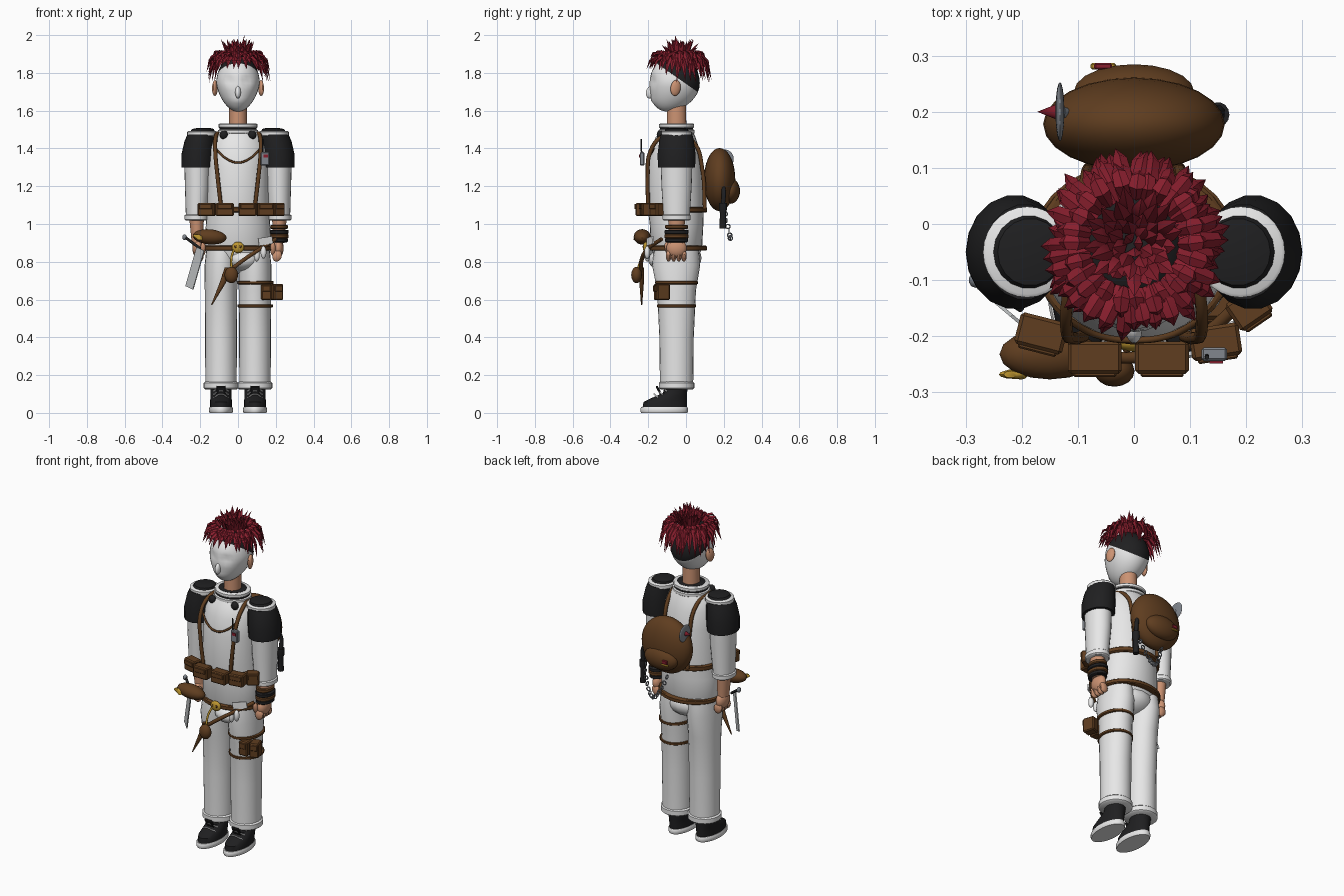
import bpy, bmesh, math, random
from mathutils import Vector, Matrix, Euler

random.seed(4)
if "Cube" in bpy.data.objects:
    bpy.data.objects.remove(bpy.data.objects["Cube"])


def material(name, r, g, b):
    m = bpy.data.materials.new(name)
    m.use_nodes = True
    m.diffuse_color = (r, g, b, 1)
    m.node_tree.nodes["Principled BSDF"].inputs["Base Color"].default_value = (r, g, b, 1)
    return m


WHITE = material("white cloth", .8, .8, .8)
BLACK = material("black", .014, .014, .015)
BROWN = material("brown leather", .115, .047, .014)
SKIN = material("skin", .6, .29, .17)
RED = material("hair red", .24, .013, .026)
GOLD = material("gold", .52, .31, .03)
GREY = material("steel grey", .22, .24, .27)
BLADE = material("pale steel", .55, .57, .58)


def finish(name, bm, *mats, angle=40):
    bmesh.ops.recalc_face_normals(bm, faces=bm.faces)
    me = bpy.data.meshes.new(name)
    bm.to_mesh(me)
    bm.free()
    for m in mats:
        me.materials.append(m)
    me.shade_smooth()
    me.set_sharp_from_angle(angle=math.radians(angle))
    ob = bpy.data.objects.new(name, me)
    bpy.context.collection.objects.link(ob)
    return ob


def loft(name, mat, sections, n=24):
    """Stack of ellipses given as (x, y, z, rx, ry), capped."""
    bm = bmesh.new()
    rings = []
    for x, y, z, rx, ry in sections:
        rings.append([bm.verts.new((x + rx * math.cos(2 * math.pi * i / n),
                                    y + ry * math.sin(2 * math.pi * i / n), z)) for i in range(n)])
    for a, b in zip(rings, rings[1:]):
        for i in range(n):
            bm.faces.new((a[i], a[(i + 1) % n], b[(i + 1) % n], b[i]))
    bm.faces.new(rings[0])
    bm.faces.new(rings[-1])
    return finish(name, bm, mat)


def band(name, mat, x, y, z, rx, ry, h):
    e = h * .2
    return loft(name, mat, [(x, y, z - h / 2, rx - e, ry - e), (x, y, z - h / 3, rx, ry),
                            (x, y, z + h / 3, rx, ry), (x, y, z + h / 2, rx - e, ry - e)], 28)


def place(loc, size, rot):
    return Matrix.LocRotScale(Vector(loc), Euler(rot), Vector(size))


def ball(name, mat, loc, size, rot=(0, 0, 0), n=16):
    bm = bmesh.new()
    bmesh.ops.create_uvsphere(bm, u_segments=n, v_segments=n * 3 // 4, radius=1, matrix=place(loc, size, rot))
    return finish(name, bm, mat)


def box(name, mat, loc, size, rot=(0, 0, 0), bevel=.006):
    bm = bmesh.new()
    bmesh.ops.create_cube(bm, size=1, matrix=place(loc, size, rot))
    if bevel:
        bmesh.ops.bevel(bm, geom=bm.edges[:], offset=bevel, segments=1, affect='EDGES')
    return finish(name, bm, mat, angle=30)


def tube(name, mat, pts, r):
    cu = bpy.data.curves.new(name, 'CURVE')
    cu.dimensions, cu.bevel_depth, cu.bevel_resolution = '3D', r, 2
    cu.resolution_u, cu.use_fill_caps = 6, True
    sp = cu.splines.new('BEZIER')
    sp.bezier_points.add(len(pts) - 1)
    for bp, p in zip(sp.bezier_points, pts):
        bp.co = p
        bp.handle_left_type = bp.handle_right_type = 'AUTO'
    cu.materials.append(mat)
    ob = bpy.data.objects.new(name, cu)
    bpy.context.collection.objects.link(ob)
    bpy.ops.object.select_all(action='DESELECT')
    ob.select_set(True)
    bpy.context.view_layer.objects.active = ob
    bpy.ops.object.convert(target='MESH')


# Head: shaped sphere, cut along a slanted hairline
bm = bmesh.new()
bmesh.ops.create_uvsphere(bm, u_segments=32, v_segments=24, radius=1)
for v in bm.verts:
    x, y, z = v.co
    jaw = max(0, -z)
    front = max(0, -y)
    brow = math.exp(-((z - .1) / .14) ** 2) * math.exp(-((abs(x) - .4) / .22) ** 2) * front
    mouth = math.exp(-((z + .62) / .12) ** 2) * math.exp(-(x / .4) ** 2) * front
    v.co = (x * .115 * (1 - .18 * jaw), -.06 + y * .133 - .035 * jaw ** 2 + .016 * brow - .008 * mouth,
            1.745 + z * .15)
bmesh.ops.bisect_plane(bm, geom=bm.verts[:] + bm.edges[:] + bm.faces[:],
                       plane_co=(0, -.09, 1.805), plane_no=(0, .7, 1))
for f in bm.faces:
    c = f.calc_center_median()
    f.material_index = int(c.z - 1.805 + .7 * (c.y + .09) > 0)
finish("head", bm, WHITE, BLACK, angle=60)
ball("nose", WHITE, (0, -.188, 1.698), (.015, .024, .034), (-.25, 0, 0))
loft("neck", SKIN, [(0, -.05, 1.5, .048, .052), (0, -.05, 1.64, .046, .05)])

# Hair: curved tapering locks in rings, plus an upright crown
HEAD = Vector((0, -.035, 1.78))


def lock(bm, p0, p1, p2, w):
    side = (p2 - p0).cross(p1 - HEAD).normalized()
    rings = []
    for t, k in ((0, .5), (.3, 1), (.65, .85)):
        p = p0.lerp(p1, t).lerp(p1.lerp(p2, t), t)
        out = side.cross(p1.lerp(p2, t) - p0.lerp(p1, t)).normalized()
        rings.append([bm.verts.new(p + d * w * k) for d in (side, out * .5, -side, -out * .5)])
    tip = bm.verts.new(p2)
    for i in range(4):
        j = (i + 1) % 4
        for a, b in zip(rings, rings[1:]):
            bm.faces.new((a[i], a[j], b[j], b[i]))
        bm.faces.new((rings[-1][i], rings[-1][j], tip))


def polar(r, a, z):
    return Vector((r * math.cos(a), HEAD.y + r * math.sin(a), z))


bm = bmesh.new()
for count, r0, r1, r2, z0, z1, z2 in ((34, .08, .15, .166, 1.88, 1.90, 1.755),
                                      (30, .08, .145, .16, 1.89, 1.925, 1.80),
                                      (24, .08, .12, .14, 1.89, 1.95, 1.86)):
    for i in range(count):
        a = (i + random.uniform(-.3, .3)) * 2 * math.pi / count
        lift = .075 * max(0, -math.sin(a)) * (z2 < 1.85) + random.uniform(-.012, .02)
        k = random.uniform(.93, 1.06)
        lock(bm, polar(r0, a, z0), polar(r1 * k, a, z1), polar(r2 * k, a + random.uniform(-.08, .08), z2 + lift), .015)
for i in range(46):
    a, r = i * 2.4, .065 * math.sqrt((i + .5) / 46)
    top = 2.0 if i == 5 else random.uniform(1.93, 1.985)
    lock(bm, polar(r * .8, a, 1.87), polar(r, a, 1.92), polar(r * random.uniform(1.0, 1.6) + .008, a, top), .015)
finish("hair", bm, RED, angle=35)

# Torso, collar and seat
loft("torso", WHITE, [(0, -.05, .77, .12, .09), (0, -.05, .87, .178, .135), (0, -.05, 1, .17, .142),
                      (0, -.055, 1.1, .165, .15), (0, -.058, 1.3, .162, .147), (0, -.058, 1.4, .155, .128),
                      (0, -.055, 1.46, .13, .105), (0, -.05, 1.5, .09, .08)], 32)
band("collar_base", WHITE, 0, -.05, 1.488, .106, .096, .022)
band("collar_trim", BLACK, 0, -.05, 1.504, .098, .088, .014)
band("collar_rim", WHITE, 0, -.05, 1.52, .103, .093, .022)
band("collar_lining", BLACK, 0, -.05, 1.53, .08, .072, .006)
ball("seat", WHITE, (0, -.04, .82), (.13, .122, .085))
ball("front_fold", WHITE, (.03, -.1, .81), (.09, .1, .06))
tube("chest_cord", BROWN, [(-.12, -.17, 1.40), (-.06, -.2, 1.345), (0, -.207, 1.325),
                           (.06, -.2, 1.345), (.12, -.17, 1.40)], .006)

# Paired limbs and clothing
for side, s in (("right", -1), ("left", 1)):
    loft(side + "_leg", WHITE, [(s * .085, -.05, .89, .08, .115), (s * .09, -.052, .78, .087, .127),
                                (s * .09, -.05, .65, .086, .103), (s * .09, -.05, .4, .084, .091),
                                (s * .09, -.05, .14, .083, .088)])
    band(side + "_trouser_cuff", WHITE, s * .09, -.05, .145, .092, .094, .04)
    loft(side + "_sole", WHITE, [(s * .09, -.115, 0, .06, .122), (s * .09, -.115, .008, .064, .126),
                                 (s * .09, -.115, .022, .064, .126), (s * .09, -.115, .03, .06, .122)])
    loft(side + "_shoe", BLACK, [(s * .09, -.113, .028, .058, .117), (s * .09, -.11, .058, .058, .115),
                                 (s * .09, -.085, .082, .056, .09), (s * .09, -.058, .105, .056, .064),
                                 (s * .09, -.05, .15, .056, .06)])
    box(side + "_shoe_tongue", BLACK, (s * .09, -.14, .112), (.05, .012, .07), (.5, 0, 0), .004)
    for k in range(3):
        y, z = -.165 + .022 * k, .088 + .018 * k
        tube(side + "_lace", WHITE, [(s * .09 - .04, y + .02, z - .01), (s * .09, y - .004, z + .012),
                                     (s * .09 + .04, y + .02, z - .01)], .004)
    loft(side + "_sleeve", WHITE, [(s * .215, -.05, 1.35, .07, .085), (s * .215, -.05, 1.2, .066, .08),
                                   (s * .22, -.05, 1.04, .056, .07)])
    band(side + "_sleeve_cuff", WHITE, s * .22, -.05, 1.035, .063, .075, .032)
    loft(side + "_shoulder_pad", BLACK, [(s * .215, -.05, 1.3, .085, .1), (s * .212, -.05, 1.37, .087, .102),
                                         (s * .203, -.05, 1.44, .08, .093), (s * .195, -.05, 1.475, .072, .085)], 18)
    band(side + "_shoulder_ring", WHITE, s * .19, -.05, 1.478, .079, .081, .028)
    loft(side + "_shoulder_top", BLACK, [(s * .188, -.05, 1.49, .064, .066), (s * .185, -.05, 1.503, .058, .06),
                                         (s * .183, -.05, 1.508, .035, .036)], 18)
    ball(side + "_collar_tab", BLACK, (s * .075, -.137, 1.472), (.022, .018, .024))
    ball(side + "_ear", SKIN, (s * .122, -.055, 1.72), (.014, .028, .042), (-.15, 0, s * .3))
    # Hand with curled fingers
    loft(side + "_forearm", SKIN, [(s * .22, -.05, 1.05, .04, .046), (s * .215, -.05, .9, .03, .038)])
    ball(side + "_palm", SKIN, (s * .212, -.05, .872), (.03, .054, .05))
    for k in range(4):
        ball(side + "_finger", SKIN, (s * .207, -.092 + .027 * k, .832), (.026, .015, .032), (0, s * .25, 0), 10)
    ball(side + "_thumb", SKIN, (s * .185, -.095, .868), (.015, .016, .038), (.3, 0, 0), 10)
    # Harness straps over the shoulder
    tube(side + "_strap", BROWN, [(s * .09, -.2, 1.09), (s * .108, -.203, 1.25), (s * .12, -.19, 1.38),
                                  (s * .118, -.13, 1.46), (s * .1, -.03, 1.475), (s * .09, .05, 1.42),
                                  (s * .085, .085, 1.3), (s * .08, .1, 1.08)], .011)

# Wristbands on the left arm
for z, m, r in ((.985, BROWN, .046), (.958, BLACK, .05), (.935, BROWN, .05), (.914, BLACK, .046)):
    band("wristband", m, .218, -.05, z, r, r + .014, .022)

# Belts and thigh straps
band("chest_belt", BROWN, 0, -.052, 1.075, .18, .163, .03)
band("waist_belt", BROWN, 0, -.047, .872, .187, .158, .026)
band("upper_thigh_strap", BROWN, .092, -.05, .69, .096, .113, .018)
band("lower_thigh_strap", BROWN, .092, -.05, .567, .094, .104, .016)


def pouch(x, y, z, w, d, h, turn=0):
    box("pouch", BROWN, (x, y, z), (w, d, h), (0, 0, turn))
    front = Vector((math.sin(turn), -math.cos(turn), 0)) * d / 2
    box("pouch_flap", BROWN, Vector((x, y, z + h * .22)) + front, (w * .8, .012, h * .4), (0, 0, turn), .003)


for x, y, w, turn in ((-.165, -.195, .088, -.25), (-.07, -.238, .096, 0), (.05, -.238, .096, 0),
                      (.145, -.21, .09, .15), (.205, -.15, .07, .6)):
    pouch(x, y, 1.077, w, .058, .07, turn)
pouch(.15, -.14, .64, .054, .06, .085)
pouch(.205, -.125, .64, .054, .07, .085, .3)

# Buckle with two inset studs
ball("buckle", GOLD, (0, -.212, .876), (.033, .016, .03))
for s in (-1, 1):
    ball("buckle_stud", BROWN, (s * .013, -.225, .88), (.007, .005, .007), n=8)

# Hip items: flask, sheath, hanging purse, blade and papers
ball("flask", BROWN, (-.15, -.232, .932), (.09, .045, .04), (0, .08, 0))
loft("flask_neck", GOLD, [(-.2, -.265, .915, .012, .012), (-.215, -.268, .935, .026, .008),
                          (-.22, -.268, .945, .012, .006)], 12)
ball("knife_pommel", GREY, (-.283, -.1, .93), (.012, .014, .016), n=10)
tube("knife_grip", BLACK, [(-.28, -.1, .93), (-.2, -.15, .87)], .008)
box("knife_blade", BLADE, (-.228, -.155, .765), (.055, .006, .22), (0, .36, -.7), 0)
tube("hip_sash", BROWN, [(.2, -.13, .92), (.12, -.2, .87), (.03, -.235, .81), (-.08, -.235, .725)], .011)
loft("sheath", BROWN, [(-.05, -.235, .77, .02, .014), (-.08, -.235, .69, .017, .012), (-.14, -.235, .57, .003, .003)], 12)
ball("hanging_purse", BROWN, (-.035, -.262, .73), (.036, .028, .043))
tube("purse_cord", GOLD, [(-.02, -.21, .87), (-.035, -.235, .82), (-.035, -.255, .765)], .006)
box("folded_paper", WHITE, (.145, -.19, .91), (.08, .008, .04), (0, -.15, .4), 0)
for x, z in ((.1, .835), (.135, .85)):
    ball("cloth_charm", WHITE, (x, -.205, z), (.016, .016, .034), n=10)

# Radio on the left strap
box("radio", GREY, (.143, -.232, 1.345), (.046, .024, .07), bevel=.004)
box("radio_light", RED, (.147, -.246, 1.36), (.024, .006, .016), bevel=0)
tube("radio_aerial", BLACK, [(.13, -.235, 1.37), (.13, -.238, 1.45)], .004)

# Backpack, its pocket and hanging gear
ball("backpack", BROWN, (0, .178, 1.235), (.162, .083, .167), n=24)
ball("backpack_pocket", BROWN, (0, .235, 1.175), (.108, .05, .068), n=20)
box("pocket_badge", RED, (-.055, .281, 1.18), (.032, .012, .022), bevel=.003)
box("pocket_badge_trim", GOLD, (-.055, .281, 1.162), (.045, .012, .01), bevel=.003)
ball("dish", GREY, (-.132, .2, 1.345), (.008, .053, .05), n=20)
tube("dish_mount", GREY, [(-.13, .2, 1.345), (-.1, .19, 1.3)], .01)
bm = bmesh.new()
bmesh.ops.create_cone(bm, cap_ends=True, segments=12, radius1=.014, radius2=0, depth=.035,
                      matrix=place((-.155, .2, 1.345), (1, 1, 1), (0, -math.pi / 2, 0)))
finish("dish_spike", bm, RED)
loft("hanging_torch", BLACK, [(.15, .195, .975, .016, .018), (.15, .195, 1.06, .014, .016),
                              (.15, .195, 1.075, .02, .022), (.15, .195, 1.11, .02, .022)], 14)
tube("torch_strap", BLACK, [(.15, .195, 1.1), (.148, .2, 1.17), (.13, .19, 1.22)], .012)
for k in range(15):
    t = k / 14
    bm = bmesh.new()
    bmesh.ops.create_circle(bm, segments=8, radius=.011)
    loop = [v.co.copy() for v in bm.verts]
    bm.free()
    spin = Euler((math.pi / 2, 0, (k % 2) * math.pi / 2)).to_matrix()
    mid = Vector((.14 - .17 * t, .2 + .035 * math.sin(math.pi * t), 1.09 - .165 * math.sin(math.pi * t)))
    tube("chain_link", GREY, [spin @ p + mid for p in loop + loop[:1]], .0035)
